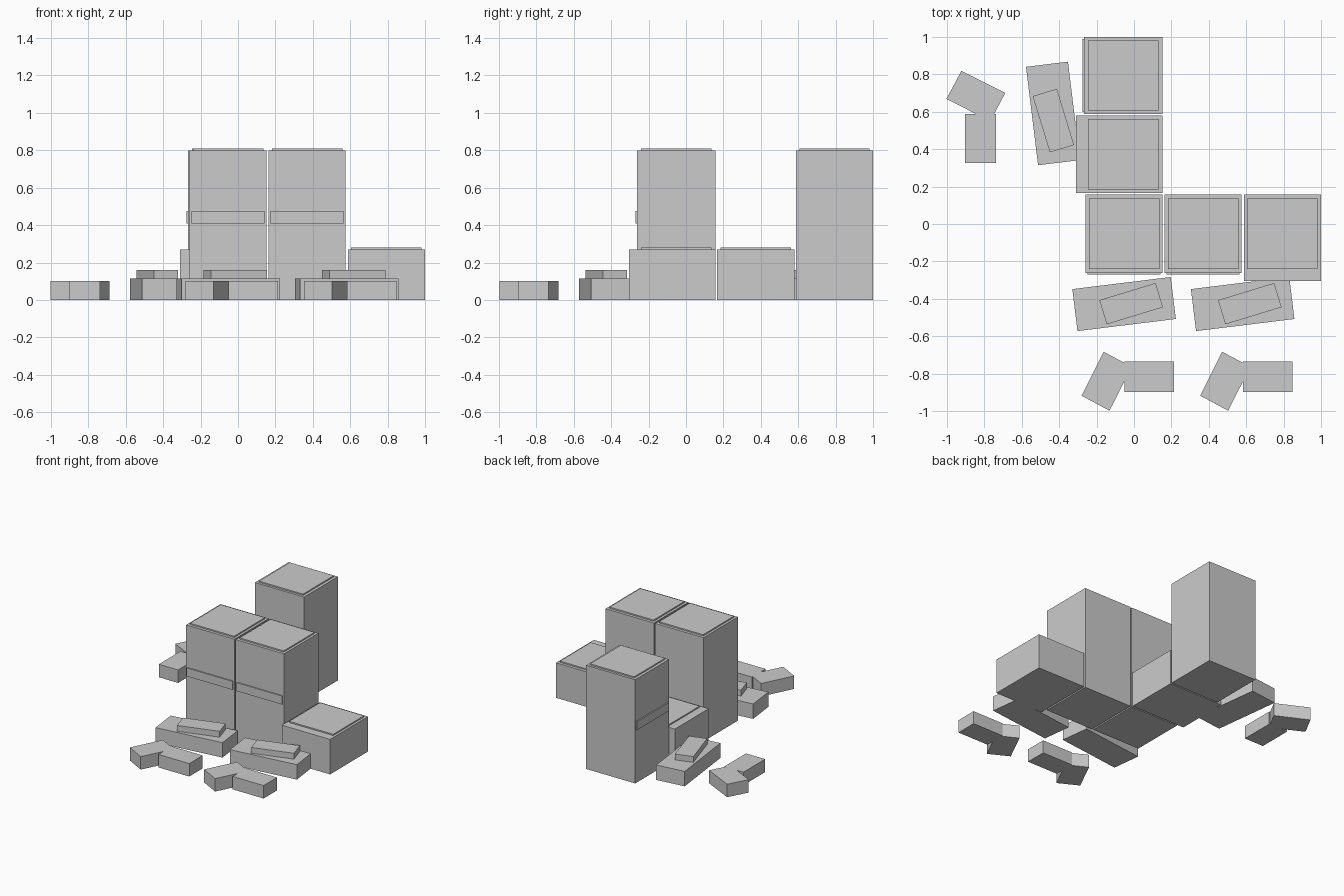
import bpy, bmesh, math
from mathutils import Matrix, Vector

if "Cube" in bpy.data.objects:
    bpy.data.objects.remove(bpy.data.objects["Cube"])

grey = bpy.data.materials.new("light_grey")
grey.diffuse_color = (0.6, 0.6, 0.6, 1)
grey.use_nodes = True
grey.node_tree.nodes["Principled BSDF"].inputs["Base Color"].default_value = grey.diffuse_color

# two rows: the front row, and a side row turned to face -x
FRONT = Matrix.Identity(4)
SIDE = Matrix.Translation((-0.005, 0.538, 0)) @ Matrix.Rotation(-math.pi / 2, 4, 'Z')


def finish(name, bm, row):
    bmesh.ops.transform(bm, matrix=row, verts=bm.verts)
    bmesh.ops.recalc_face_normals(bm, faces=bm.faces)
    mesh = bpy.data.meshes.new(name)
    bm.to_mesh(mesh)
    bm.free()
    mesh.materials.append(grey)
    bpy.context.collection.objects.link(bpy.data.objects.new(name, mesh))


def box(name, row, centre, size, z0, angle=0):
    bm = bmesh.new()
    m = (Matrix.Translation((centre[0], centre[1], z0 + size[2] / 2))
         @ Matrix.Rotation(math.radians(angle), 4, 'Z')
         @ Matrix.Diagonal((*size, 1)))
    bmesh.ops.create_cube(bm, size=1, matrix=m)
    finish(name, bm, row)


def prism(name, row, points, height):
    bm = bmesh.new()
    face = bm.faces.new([bm.verts.new((x, y, 0)) for x, y in points])
    ext = bmesh.ops.extrude_face_region(bm, geom=[face])
    verts = [v for v in ext["geom"] if isinstance(v, bmesh.types.BMVert)]
    bmesh.ops.translate(bm, vec=Vector((0, 0, height)), verts=verts)
    finish(name, bm, row)


# tall block with top panel and front band
def tall_block(row, x):
    box("tall_block", row, (x, -0.0525), (0.412, 0.419, 0.80), 0)
    box("tall_top_panel", row, (x, -0.0525), (0.376, 0.376, 0.01), 0.80)
    box("front_band", row, (x, -0.2665), (0.39, 0.009, 0.065), 0.41)


# low block, deeper to the front, with top panel
def low_block(row, x):
    box("low_block", row, (x, -0.074), (0.412, 0.462, 0.27), 0)
    box("low_top_panel", row, (x, -0.0525), (0.376, 0.376, 0.01), 0.27)


# skewed slab with a bar on top, and a bent piece in front of it
BENT = [(-0.05, -0.734), (0.213, -0.734), (0.213, -0.898), (-0.05, -0.898),
        (-0.05, -0.839), (-0.131, -0.998), (-0.28, -0.918), (-0.163, -0.683),
        (-0.05, -0.743)]


def slab_set(row, x):
    box("slab", row, (x, -0.428), (0.53, 0.226, 0.115), 0, 7)
    box("slab_bar", row, (x + 0.038, -0.426), (0.314, 0.135, 0.045), 0.115, 17)
    prism("bent_piece", row, [(px + x + 0.053, py) for px, py in BENT], 0.10)


for row, talls, low, slabs in ((FRONT, (-0.053, 0.37), 0.793, (-0.053, 0.581)),
                               (SIDE, (-0.256,), 0.165, (-0.053,))):
    for x in talls:
        tall_block(row, x)
    low_block(row, low)
    for x in slabs:
        slab_set(row, x)
